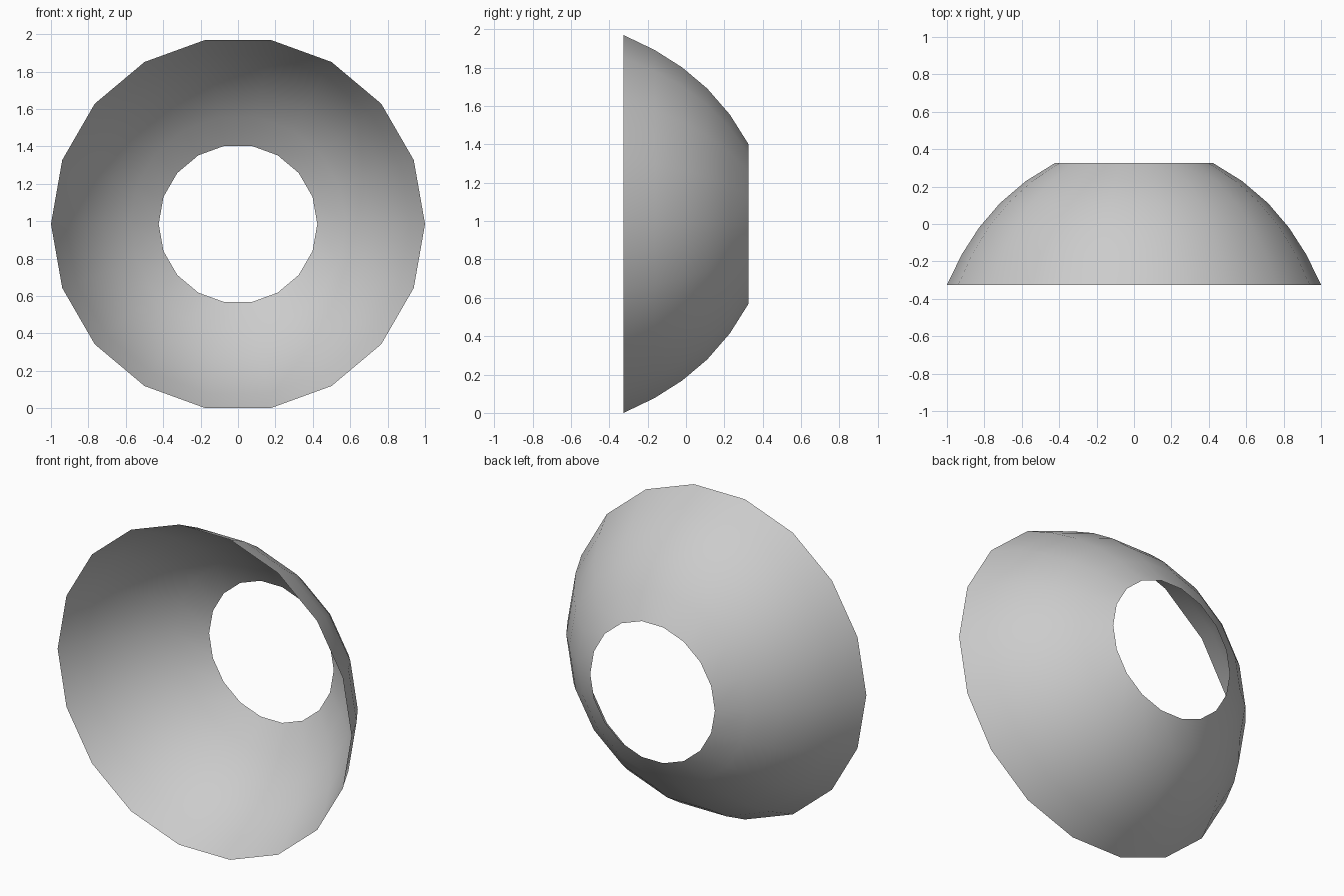
import bpy, bmesh
from math import cos, sin, tau

cube = bpy.data.objects.get("Cube")
if cube:
    bpy.data.objects.remove(cube, do_unlink=True)

SIDES = 18
CENTRE_Z = 0.985
# (radius, depth) from the wide front rim to the narrow back opening
PROFILE = [(1.0, -0.325), (0.921, -0.163), (0.829, -0.02),
           (0.717, 0.111), (0.579, 0.229), (0.424, 0.325)]

grey = bpy.data.materials.new("light_grey")
grey.use_nodes = True
colour = (0.6, 0.6, 0.6, 1)
grey.diffuse_color = colour
grey.node_tree.nodes["Principled BSDF"].inputs["Base Color"].default_value = colour

# Open thin shell: rings around the y axis joined by quads
bm = bmesh.new()
rings = []
for radius, y in PROFILE:
    rings.append([bm.verts.new((radius * cos(tau * i / SIDES), y,
                                CENTRE_Z + radius * sin(tau * i / SIDES)))
                  for i in range(SIDES)])
for front, back in zip(rings, rings[1:]):
    for i in range(SIDES):
        j = (i + 1) % SIDES
        face = bm.faces.new((front[i], back[i], back[j], front[j]))
        face.smooth = True
        # Keep the outside of the bowl facing outward
        face.normal_update()
        mid = face.calc_center_median()
        if face.normal.x * mid.x + face.normal.z * (mid.z - CENTRE_Z) < 0:
            face.normal_flip()

mesh = bpy.data.meshes.new("bowl_shell")
bm.to_mesh(mesh)
bm.free()
mesh.materials.append(grey)
bpy.context.collection.objects.link(bpy.data.objects.new("bowl_shell", mesh))
